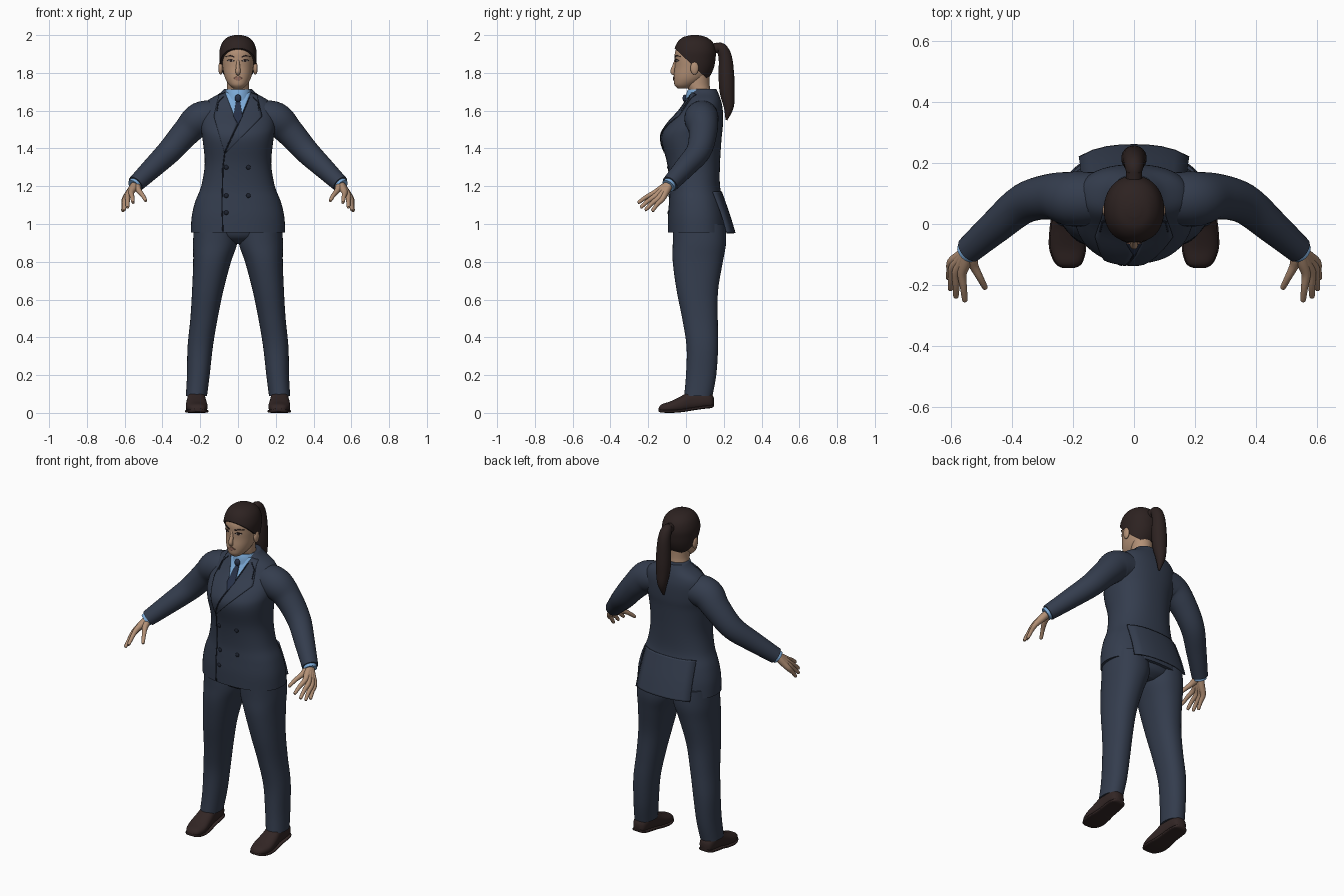
import bpy, bmesh, math
from mathutils import Vector

if "Cube" in bpy.data.objects:
    bpy.data.objects.remove(bpy.data.objects["Cube"])


def material(name, r, g, b):
    m = bpy.data.materials.new(name)
    m.use_nodes = True
    m.diffuse_color = (r, g, b, 1)
    bsdf = next(n for n in m.node_tree.nodes if n.type == 'BSDF_PRINCIPLED')
    bsdf.inputs["Base Color"].default_value = (r, g, b, 1)
    bsdf.inputs["Roughness"].default_value = 0.8
    return m


SUIT = material("navy_suit", .034, .046, .075)
SKIN = material("skin", .45, .28, .18)
HAIR = material("dark_brown_hair", .026, .016, .015)
LEATHER = material("brown_leather", .032, .019, .018)
SHIRT = material("light_blue_shirt", .2, .4, .68)
TIE = material("tie_blue", .02, .03, .062)
TRIM = material("dark_trim", .012, .016, .028)
LIPS = material("lips", .3, .15, .11)
EYE = material("eye_white", .5, .45, .42)


def finish(name, bm, mat):
    bmesh.ops.recalc_face_normals(bm, faces=bm.faces)
    for f in bm.faces:
        f.smooth = True
    for e in bm.edges:
        e.smooth = e.calc_face_angle(0) < 0.8
    mesh = bpy.data.meshes.new(name)
    bm.to_mesh(mesh)
    bm.free()
    mesh.materials.append(mat)
    ob = bpy.data.objects.new(name, mesh)
    bpy.context.scene.collection.objects.link(ob)
    return ob


def smooth_rows(rows, n=5):
    """Catmull-Rom resampling of rows of numbers."""
    out = []
    for i in range(len(rows) - 1):
        a, b, c, d = (rows[max(i - 1, 0)], rows[i], rows[i + 1],
                      rows[min(i + 2, len(rows) - 1)])
        for k in range(n):
            t = k / n
            out.append([q + t / 2 * (r - p + t * (2 * p - 5 * q + 4 * r - s
                        + t * (3 * (q - r) + s - p)))
                        for p, q, r, s in zip(a, b, c, d)])
    return out + [list(rows[-1])]


def ring_mesh(rings):
    bm = bmesh.new()
    loops = [[bm.verts.new(p) for p in ring] for ring in rings]
    n = len(loops[0])
    for a, b in zip(loops, loops[1:]):
        for i in range(n):
            j = (i + 1) % n
            bm.faces.new((a[i], a[j], b[j], b[i]))
    bm.faces.new(loops[0])
    bm.faces.new(loops[-1])
    return bm


def stack_mesh(rows, power=2.0, axis='z', s=1, n=48):
    """Superellipse slices; row = position, centre x, half width, low, high."""
    rings = []
    for t, cx, hw, lo, hi in smooth_rows(rows):
        ring = []
        for k in range(n):
            a = math.tau * k / n
            c, d = math.cos(a), math.sin(a)
            x = s * (cx + hw * math.copysign(abs(c) ** (2 / power), c))
            w = (lo + hi) / 2 + (hi - lo) / 2 * math.copysign(abs(d) ** (2 / power), d)
            ring.append((x, w, t) if axis == 'z' else (x, t, w))
        rings.append(ring)
    return ring_mesh(rings)


def stack(name, rows, mat, **kw):
    return finish(name, stack_mesh(rows, **kw), mat)


def tube(name, rows, mat, s=1, n=20):
    """Round tube; row = x, y, z, radius."""
    pts = smooth_rows(rows)
    pos = [Vector((s * p[0], p[1], p[2])) for p in pts]
    u, rings = Vector((.3, .5, .8)), []
    for i, p in enumerate(pos):
        t = (pos[min(i + 1, len(pos) - 1)] - pos[max(i - 1, 0)]).normalized()
        u = (u - t * u.dot(t)).normalized()
        v = t.cross(u)
        r = max(pts[i][3], .001)
        rings.append([p + r * (math.cos(math.tau * k / n) * u + math.sin(math.tau * k / n) * v)
                      for k in range(n)])
    return finish(name, ring_mesh(rings), mat)


def ball(name, centre, size, mat):
    bm = bmesh.new()
    bmesh.ops.create_uvsphere(bm, u_segments=20, v_segments=12, radius=1)
    for v in bm.verts:
        v.co = Vector(centre) + Vector(a * b for a, b in zip(v.co, size))
    return finish(name, bm, mat)


def surface_y(rows, x, z, power, side=-1):
    """Front or back surface of a stack at x, z."""
    fine = smooth_rows(rows)
    z = min(max(z, fine[0][0]), fine[-1][0])
    for a, b in zip(fine, fine[1:]):
        if z <= b[0]:
            break
    t = (z - a[0]) / (b[0] - a[0])
    _, cx, hw, lo, hi = [p + t * (q - p) for p, q in zip(a, b)]
    k = min(abs(x - cx) / hw, .985)
    return (lo + hi) / 2 + side * (hi - lo) / 2 * (1 - k ** power) ** (1 / power)


def along(path, t):
    f = t * (len(path) - 1)
    i = min(int(f), len(path) - 2)
    return Vector(path[i]).lerp(Vector(path[i + 1]), f - i)


def panel(name, left, right, rows, power, mat, lift=.003, thick=.004, side=-1, s=1, nu=8, nv=24):
    """Thin plate between two (x, z) edges, laid on a stack's surface."""
    bm = bmesh.new()
    grid = []
    for j in range(nv + 1):
        a, b = along(left, j / nv), along(right, j / nv)
        line = []
        for i in range(nu + 1):
            x, z = a.lerp(b, i / nu)
            line.append(bm.verts.new((s * x, surface_y(rows, x, z, power, side) + side * lift, z)))
        grid.append(line)
    for a, b in zip(grid, grid[1:]):
        for i in range(nu):
            bm.faces.new((a[i], a[i + 1], b[i + 1], b[i]))
    bmesh.ops.remove_doubles(bm, verts=bm.verts, dist=.0002)
    ob = finish(name, bm, mat)
    mod = ob.modifiers.new("Thickness", 'SOLIDIFY')
    mod.thickness, mod.offset = thick, 0
    return ob


def seam(name, path, lift=.003, **kw):
    panel(name, [(x - .003, z) for x, z in path], [(x + .003, z) for x, z in path],
          TORSO, 2.3, TRIM, lift=lift, thick=.002, nu=2, **kw)


# Jacket body with flared back flap between the side vents
TORSO = [(.955, 0, .25, -.095, .22), (1.04, 0, .245, -.095, .213), (1.12, 0, .226, -.09, .198),
         (1.2, 0, .195, -.087, .18), (1.32, 0, .176, -.1, .18), (1.45, 0, .188, -.13, .188),
         (1.52, 0, .198, -.102, .195), (1.6, 0, .19, -.032, .195), (1.65, 0, .165, .003, .186),
         (1.69, 0, .1, .022, .172), (1.715, 0, .072, .035, .16)]
stack("jacket_body", TORSO, SUIT, power=2.3)
FLAP = [(.952, 0, .25, -.1, .258), (1.05, 0, .24, -.1, .228), (1.17, 0, .215, -.1, .186)]
panel("jacket_back_flap", [(-.18, .952), (-.17, 1.17)], [(.18, .952), (.17, 1.17)],
      FLAP, 2.4, SUIT, lift=0, thick=.009, side=1)

# Shirt front, collar and tie
panel("shirt_front", [(-.07, 1.695), (-.002, 1.53)], [(.07, 1.695), (.002, 1.53)], TORSO, 2.3, SHIRT)
stack("shirt_collar", [(1.655, 0, .077, -.004, .163), (1.69, 0, .072, .002, .158),
                       (1.712, 0, .067, .01, .15)], SHIRT)
panel("tie_blade", [(-.009, 1.66), (-.024, 1.57), (-.002, 1.532)],
      [(.009, 1.66), (.024, 1.57), (.002, 1.532)], TORSO, 2.3, TIE, lift=.008)
ball("tie_knot", (0, -.006, 1.665), (.017, .012, .02), TIE)

# Lapels, overlapping front edge and buttons
panel("right_lapel", [(-.1, 1.685), (-.128, 1.57), (-.072, 1.38)],
      [(-.068, 1.695), (-.003, 1.53), (-.066, 1.38)], TORSO, 2.3, SUIT, lift=.005)
panel("left_lapel", [(.068, 1.695), (.003, 1.53), (-.066, 1.38)],
      [(.1, 1.685), (.128, 1.57), (-.06, 1.38)], TORSO, 2.3, SUIT, lift=.006)
seam("left_lapel_edge", [(.06, 1.67), (.002, 1.53), (-.045, 1.44), (-.07, 1.38)], lift=.009)
seam("front_overlap_edge", [(-.07, 1.38), (-.08, 1.3), (-.085, 1.1), (-.08, .96)])
for s, side in ((1, "left"), (-1, "right")):
    seam(side + "_lapel_notch", [(.078, 1.675), (.105, 1.645), (.112, 1.6)], s=s, lift=.009)
for i, (x, z) in enumerate([(.055, 1.3), (.055, 1.15), (-.062, 1.3), (-.062, 1.15), (-.062, 1.06)]):
    ball(f"jacket_button_{i + 1}", (x, surface_y(TORSO, x, z, 2.3), z), (.012, .007, .012), TRIM)

# Pelvis joining the trouser legs
stack("trouser_seat", [(.895, 0, .06, .01, .15), (.93, 0, .19, -.05, .195), (1.0, 0, .23, -.07, .208)], SUIT)

# Head, neck and face
HEAD = [(1.718, 0, .026, -.045, .02), (1.735, 0, .046, -.06, .05), (1.76, 0, .063, -.064, .09),
        (1.79, 0, .074, -.064, .12), (1.83, 0, .081, -.06, .14), (1.87, 0, .085, -.06, .148),
        (1.91, 0, .085, -.058, .15), (1.95, 0, .07, -.04, .135), (1.975, 0, .042, -.01, .1),
        (1.985, 0, .008, .03, .06)]
stack("head", HEAD, SKIN, power=2.1)
stack("neck", [(1.62, 0, .06, .03, .14), (1.7, 0, .06, .017, .13), (1.74, 0, .058, .005, .125),
               (1.8, 0, .06, .02, .125)], SKIN)
tube("nose", [(0, -.054, 1.872, .006), (0, -.061, 1.84, .01), (0, -.07, 1.808, .013),
              (0, -.06, 1.794, .01)], SKIN)
panel("mouth", [(-.004, 1.782), (-.025, 1.772), (-.005, 1.76)],
      [(.004, 1.782), (.025, 1.772), (.005, 1.76)], HEAD, 2.1, LIPS, lift=.002)

# Hair cap trimmed along a sloping hairline, with ponytail
hair_rows = [(1.84 + (z - 1.84) * 1.1, cx, hw + .013, lo - .006, hi + .008) for z, cx, hw, lo, hi in HEAD]
bm = stack_mesh(hair_rows, power=2.1)
bmesh.ops.bisect_plane(bm, geom=bm.verts[:] + bm.edges[:] + bm.faces[:], plane_co=(0, -.06, 1.93),
                       plane_no=(0, .94, 1), clear_inner=True)
edges = [e for e in bm.edges if e.is_boundary]
bmesh.ops.holes_fill(bm, edges=edges)
finish("hair_cap", bm, HAIR)
tube("hair_tie", [(0, .15, 1.93, .027), (0, .172, 1.934, .027)], HAIR)
tube("ponytail", [(0, .15, 1.93, .02), (0, .185, 1.93, .03), (0, .208, 1.88, .036), (0, .214, 1.78, .042),
                  (0, .218, 1.7, .04), (0, .226, 1.62, .027), (0, .214, 1.55, .005)], HAIR)

# Paired parts, built once per side
SHOE = [(-.145, .215, .014, .008, .025), (-.13, .215, .04, .002, .045), (-.08, .218, .057, 0, .062),
        (-.02, .22, .054, .004, .092), (.03, .22, .048, .012, .12), (.1, .222, .046, .022, .12),
        (.135, .222, .036, .026, .1), (.147, .222, .016, .034, .08)]
FINGERS = {"index": ((.565, -.165, 1.166), (.555, -.255, 1.112)),
           "middle": ((.583, -.16, 1.15), (.585, -.242, 1.086)),
           "ring": ((.595, -.145, 1.138), (.603, -.217, 1.072)),
           "little": ((.6, -.126, 1.132), (.61, -.18, 1.067)),
           "thumb": ((.525, -.14, 1.177), (.487, -.213, 1.122))}
for s, side in ((1, "left"), (-1, "right")):
    # Trouser leg and shoe
    stack(side + "_trouser_leg", [(.09, .22, .056, -.01, .14), (.2, .21, .06, 0, .16), (.35, .2, .067, .003, .17),
          (.5, .18, .072, -.02, .168), (.65, .16, .083, -.05, .17), (.8, .137, .1, -.07, .195),
          (.9, .121, .117, -.07, .212), (1.0, .12, .112, -.07, .208)], SUIT, power=2.2, s=s)
    stack(side + "_shoe", SHOE, LEATHER, power=2.4, axis='y', s=s)
    stack(side + "_shoe_sole", [(y, cx, hw + .004, lo, lo + .016) for y, cx, hw, lo, hi in SHOE],
          LEATHER, power=4, axis='y', s=s)
    # Sleeve, cuff and hand
    tube(side + "_sleeve", [(.11, .085, 1.57, .085), (.2, .082, 1.555, .09), (.27, .09, 1.49, .076),
         (.36, .068, 1.388, .066), (.45, -.005, 1.3, .056), (.542, -.085, 1.212, .045)], SUIT, s=s, n=32)
    tube(side + "_shirt_cuff", [(.53, -.075, 1.224, .037), (.551, -.094, 1.202, .037)], SHIRT, s=s)
    wrist = Vector((.543, -.088, 1.21))
    for finger, (knuckle, tip) in FINGERS.items():
        k, t = Vector(knuckle), Vector(tip)
        mid = k.lerp(t, .5) + Vector((0, 0, .004))
        tube(f"{side}_{finger}_finger", [(*wrist, .022), (*wrist.lerp(k, .5), .02), (*k, .015),
             (*mid, .0115), (*k.lerp(t, .93), .009), (*t, .004)], SKIN, s=s)
    # Ear, eye and brow
    ball(side + "_ear", (s * .092, .045, 1.825), (.012, .022, .035), SKIN)
    panel(side + "_eye", [(.037, 1.871), (.021, 1.863), (.037, 1.857)],
          [(.037, 1.871), (.055, 1.864), (.037, 1.857)], HEAD, 2.1, EYE, lift=.001, s=s)
    panel(side + "_iris", [(.035, 1.871), (.031, 1.864), (.035, 1.857)],
          [(.041, 1.871), (.045, 1.864), (.041, 1.857)], HEAD, 2.1, HAIR, lift=.003, s=s)
    panel(side + "_upper_lash", [(.02, 1.866), (.037, 1.875), (.057, 1.867)],
          [(.02, 1.863), (.037, 1.87), (.057, 1.864)], HEAD, 2.1, HAIR, lift=.003, s=s)
    panel(side + "_eyebrow", [(.018, 1.887), (.042, 1.895), (.064, 1.888)],
          [(.018, 1.88), (.042, 1.888), (.064, 1.885)], HEAD, 2.1, HAIR, lift=.002, s=s)
